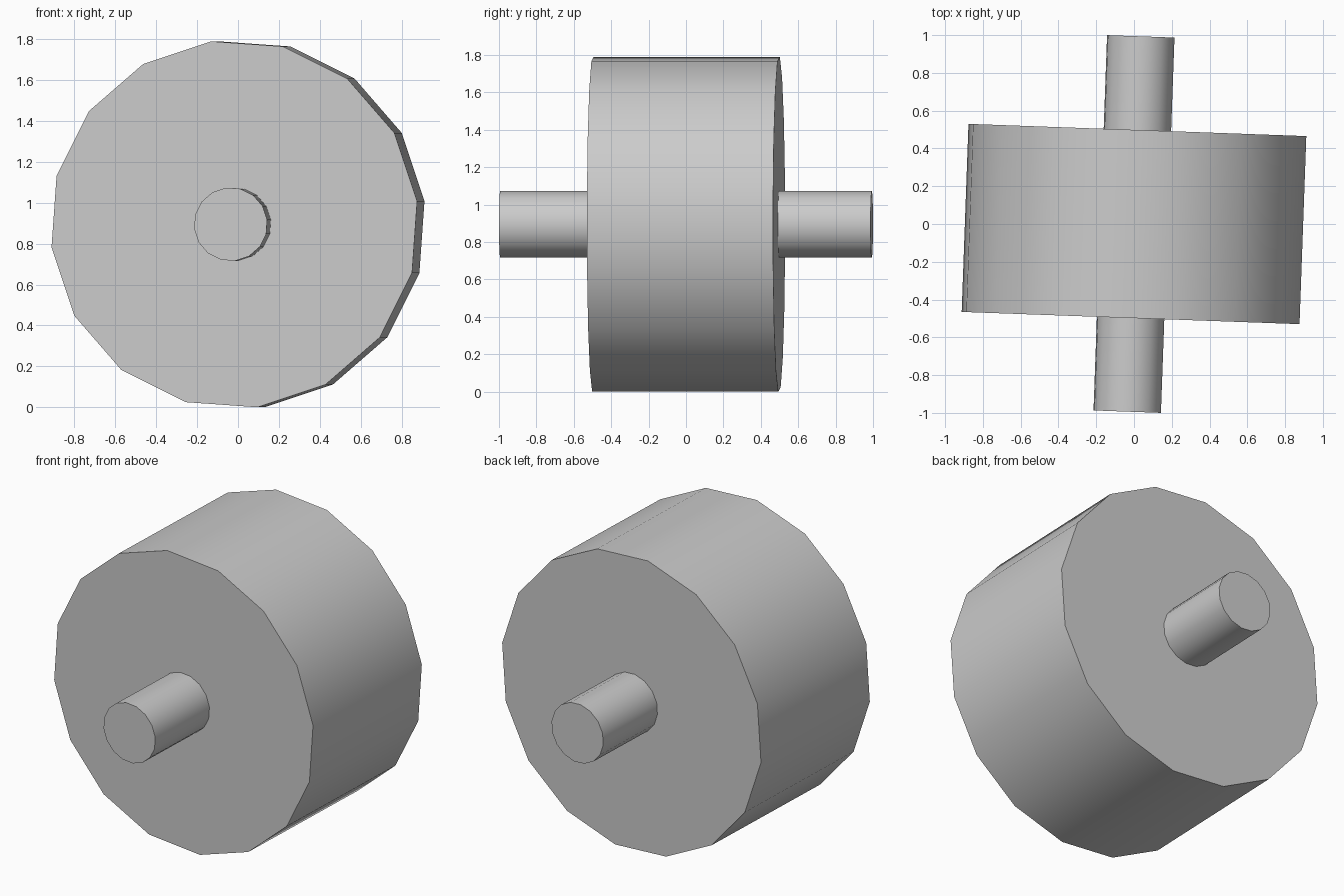
import bpy
from math import radians
from mathutils import Matrix

cube = bpy.data.objects.get("Cube")
if cube:
    bpy.data.objects.remove(cube, do_unlink=True)

grey = bpy.data.materials.new("plain grey")
grey.use_nodes = True
colour = (0.6, 0.6, 0.6, 1)
grey.diffuse_color = colour
grey.node_tree.nodes["Principled BSDF"].inputs["Base Color"].default_value = colour

SIDES = 16
CENTRE_Z = 0.895
TURN = radians(-2.07)   # slight turn of the axle about z
ROLL = radians(7.2)     # roll of the facets about the axle


def cylinder(name, radius, length):
    """Low-poly cylinder along y with smooth sides and sharp rims."""
    bpy.ops.mesh.primitive_cylinder_add(vertices=SIDES, radius=radius, depth=length)
    obj = bpy.context.object
    obj.name = name
    obj.matrix_world = (Matrix.Translation((0, 0, CENTRE_Z))
                        @ Matrix.Rotation(TURN, 4, "Z")
                        @ Matrix.Rotation(radians(90), 4, "X")
                        @ Matrix.Rotation(ROLL, 4, "Z"))
    obj.data.materials.append(grey)
    bpy.ops.object.shade_smooth_by_angle(angle=radians(40))
    return obj


# Wide drum and the axle running through it
cylinder("drum", 0.902, 0.996)
cylinder("axle", 0.18, 1.988)
